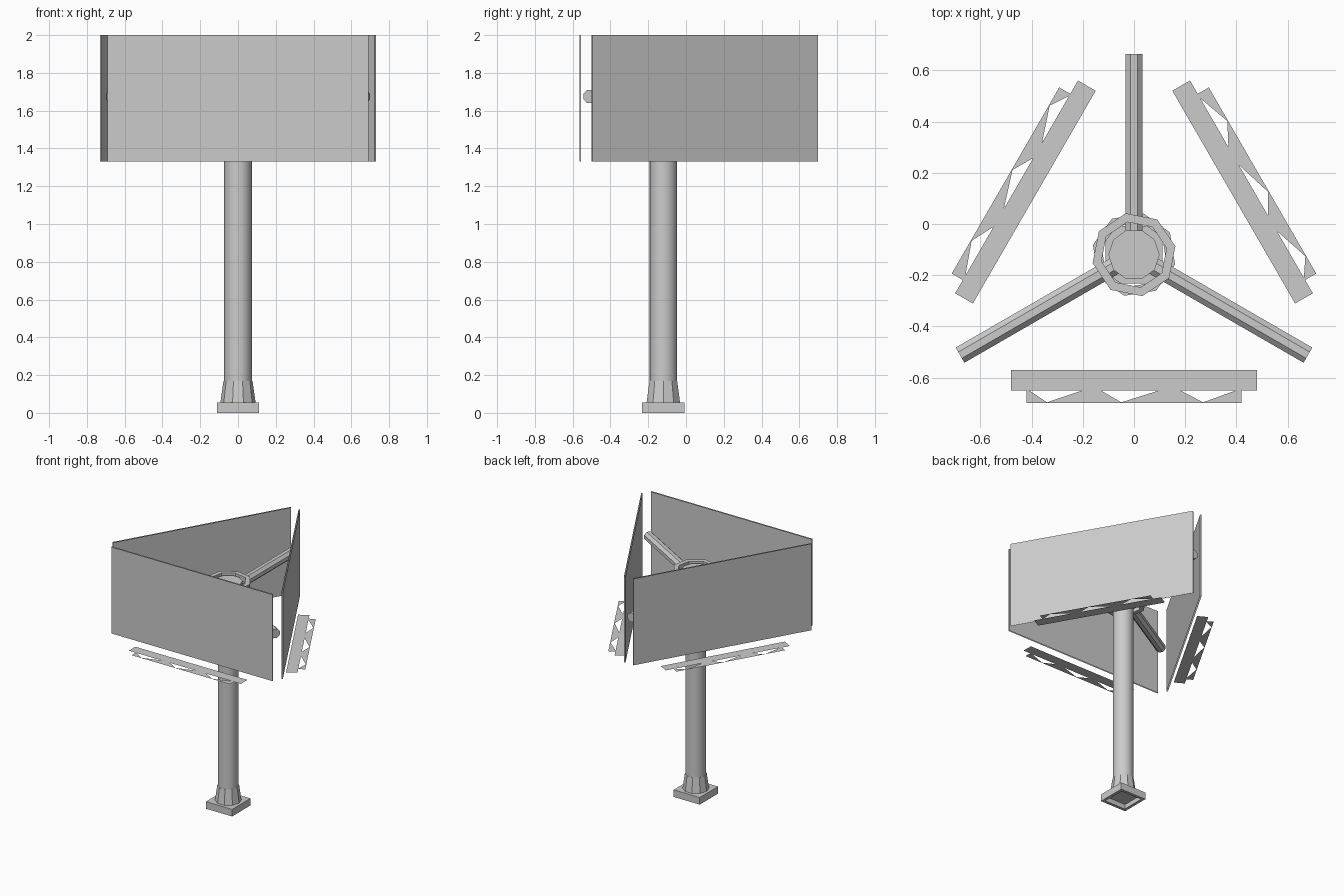
import bpy, bmesh
from math import cos, sin, pi, radians
from mathutils import Matrix

if "Cube" in bpy.data.objects:
    bpy.data.objects.remove(bpy.data.objects["Cube"])

CENTER = Matrix.Translation((0, -0.12, 0))


def mesh_object(name, verts, faces, matrix=CENTER, smooth=False):
    mesh = bpy.data.meshes.new(name)
    mesh.from_pydata(verts, [], faces)
    mesh.transform(matrix)
    obj = bpy.data.objects.new(name, mesh)
    bpy.context.collection.objects.link(obj)
    if smooth:
        bpy.ops.object.select_all(action='DESELECT')
        obj.select_set(True)
        bpy.context.view_layer.objects.active = obj
        bpy.ops.object.shade_smooth_by_angle(angle=radians(40))
    return obj


def lathe(name, profile, sides, phase=0.0, matrix=CENTER, closed=False, caps=(True, True), smooth=False):
    """Sweep (radius, z) points around the z axis."""
    verts = [(r * cos(phase + 2 * pi * i / sides), r * sin(phase + 2 * pi * i / sides), z)
             for r, z in profile for i in range(sides)]
    n = len(profile)
    faces = []
    for k in range(n if closed else n - 1):
        a, b = k * sides, ((k + 1) % n) * sides
        for i in range(sides):
            j = (i + 1) % sides
            faces.append((a + i, a + j, b + j, b + i))
    if not closed:
        if caps[0]:
            faces.append(tuple(reversed(range(sides))))
        if caps[1]:
            faces.append(tuple(range((n - 1) * sides, n * sides)))
    return mesh_object(name, verts, faces, matrix, smooth)


# Base plate, open underneath
lathe("base_plate", [(0.09 * 2 ** 0.5, 0.0), (0.112 * 2 ** 0.5, 0.0), (0.112 * 2 ** 0.5, 0.055),
                     (0.07, 0.055)], 4, pi / 4, caps=(False, True))
# Flared foot and pole
lathe("pole_foot", [(0.093, 0.055), (0.077, 0.17)], 10)
lathe("pole", [(0.073, 0.17), (0.073, 1.62)], 20, smooth=True)
# Hub and the rings clamping the arms
lathe("hub", [(0.1, 1.61), (0.1, 1.75)], 10)
for name, z, phase in (("upper_ring", 1.715, 0.2), ("lower_ring", 1.6, 0.55)):
    lathe(name, [(0.13, z), (0.165, z), (0.165, z + 0.04), (0.13, z + 0.04)], 8, phase, closed=True)

# Outline of the bracket strip in front of the catwalk, relative to the pole
bracket = [(-.42, -.58), (.42, -.58), (.42, -.53), (.40, -.53), (.27, -.577), (.18, -.53),
           (.10, -.53), (-.05, -.577), (-.13, -.53), (-.20, -.53), (-.34, -.577), (-.41, -.53), (-.42, -.53)]
L, D, T = 0.69, 0.445, 0.01
for side, angle in zip(("front", "right", "left"), (0, 120, 240)):
    turn = CENTER @ Matrix.Rotation(radians(angle), 4, 'Z')
    # Sign panel: thin shell open at top and bottom
    corners = [(-L, -D), (L, -D), (L, -D + T), (-L, -D + T)]
    mesh_object(side + "_panel", [(x, y, z) for z in (1.33, 2.0) for x, y in corners],
                [(i, (i + 1) % 4, (i + 1) % 4 + 4, i + 4) for i in range(4)], turn)
    # Flat catwalk with bracket strip
    mesh_object(side + "_catwalk", [(-.48, -.53, 1.285), (.48, -.53, 1.285), (.48, -.45, 1.285), (-.48, -.45, 1.285)],
                [(0, 1, 2, 3)], turn)
    mesh_object(side + "_bracket", [(x, y, 1.285) for x, y in bracket], [tuple(range(len(bracket)))], turn)
    # Support arm pointing to the gap between panels
    arm = turn @ Matrix.Translation((0, 0, 1.675)) @ Matrix.Rotation(radians(-90), 4, 'X')
    lathe(side + "_arm", [(0.037, 0.05), (0.037, 0.785)], 8, pi / 8, matrix=arm)
